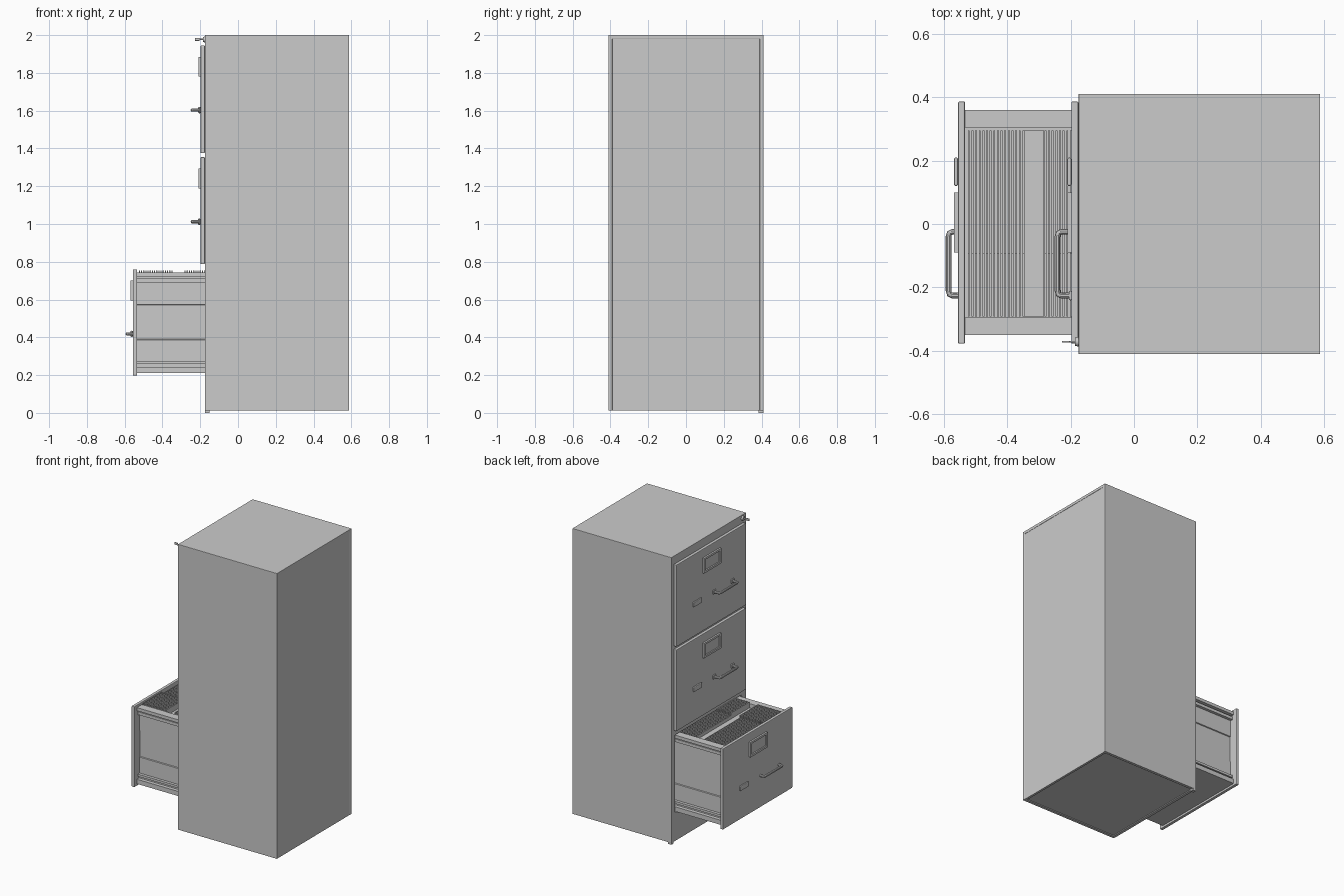
import bpy, bmesh, math
from mathutils import Vector

if "Cube" in bpy.data.objects:
    bpy.data.objects.remove(bpy.data.objects["Cube"])


def finish(name, bm, bevel=0.0):
    bmesh.ops.recalc_face_normals(bm, faces=bm.faces)
    me = bpy.data.meshes.new(name)
    bm.to_mesh(me)
    bm.free()
    ob = bpy.data.objects.new(name, me)
    bpy.context.collection.objects.link(ob)
    if bevel:
        m = ob.modifiers.new("edge", 'BEVEL')
        m.width, m.segments = bevel, 2
    return ob


def add_box(bm, x0, x1, y0, y1, z0, z1):
    r = bmesh.ops.create_cube(bm, size=1)
    for v in r["verts"]:
        v.co = Vector(((x0 + x1) / 2 + v.co.x * (x1 - x0),
                       (y0 + y1) / 2 + v.co.y * (y1 - y0),
                       (z0 + z1) / 2 + v.co.z * (z1 - z0)))


def boxes(name, items, bevel=0.0):
    bm = bmesh.new()
    for b in items:
        add_box(bm, *b)
    return finish(name, bm, bevel)


def extrude_x(name, prof, x0, x1):
    # closed (y, z) outline swept along x
    bm = bmesh.new()
    f = bm.faces.new([bm.verts.new((x0, y, z)) for y, z in prof])
    r = bmesh.ops.extrude_face_region(bm, geom=[f])
    bmesh.ops.translate(bm, vec=(x1 - x0, 0, 0),
                        verts=[v for v in r["geom"] if isinstance(v, bmesh.types.BMVert)])
    return finish(name, bm)


def smooth(ob):
    bpy.ops.object.select_all(action='DESELECT')
    ob.select_set(True)
    bpy.context.view_layer.objects.active = ob
    bpy.ops.object.shade_smooth_by_angle()


FX = -0.175   # cabinet face
YC = 0.005    # drawer centre line

# cabinet shell
boxes("cabinet_side_left", [(FX, 0.588, 0.39, 0.411, 0.012, 2.0)], 0.002)
boxes("cabinet_side_right", [(FX, 0.588, -0.411, -0.39, 0.012, 2.0)], 0.002)
boxes("cabinet_top", [(FX, 0.588, -0.41, 0.41, 1.98, 2.0)], 0.002)
boxes("cabinet_back", [(0.57, 0.586, -0.40, 0.40, 0.012, 1.99)])
boxes("cabinet_bottom", [(FX + 0.01, 0.58, -0.40, 0.40, 0.018, 0.04)])
boxes("cabinet_foot", [(FX, -0.15, 0.385, 0.41, 0.0, 0.02)])

# face frame: rails and stiles
rails = [(0.012, 0.208), (0.75, 0.81), (1.335, 1.39), (1.93, 1.99)]
boxes("face_rails", [(FX, FX + 0.02, -0.40, 0.40, a, b) for a, b in rails])
boxes("face_stiles", [(FX, FX + 0.02, -0.40, -0.36, 0.02, 1.99),
                      (FX, FX + 0.02, 0.37, 0.40, 0.02, 1.99)])


def handle(name, x, z):
    # rounded pull on two feet
    h = 0.044
    pts = [(0.004, -0.025), (-h + 0.012, -0.025), (-h + 0.003, -0.029), (-h, -0.04),
           (-h, -0.21), (-h + 0.003, -0.222), (-h + 0.012, -0.226), (0.004, -0.226)]
    cu = bpy.data.curves.new(name, 'CURVE')
    cu.dimensions = '3D'
    cu.bevel_depth, cu.bevel_resolution, cu.use_fill_caps = 0.009, 3, True
    s = cu.splines.new('POLY')
    s.points.add(len(pts) - 1)
    for p, (px, py) in zip(s.points, pts):
        p.co = (px, py, 0, 1)
    tmp = bpy.data.objects.new(name, cu)
    bpy.context.collection.objects.link(tmp)
    tmp.location = (x, 0, z)
    bpy.ops.object.select_all(action='DESELECT')
    tmp.select_set(True)
    bpy.context.view_layer.objects.active = tmp
    bpy.ops.object.convert(target='MESH')
    smooth(bpy.context.view_layer.objects.active)
    # flared feet against the panel
    boxes(name + "_feet", [(x - 0.008, x + 0.002, y - 0.015, y + 0.015, z - 0.014, z + 0.014)
                           for y in (-0.025, -0.226)], 0.004)


def drawer_front(tag, x, z0, z1, hx):
    # x is the outer face of the panel
    boxes(tag + "_front_panel", [(x, x + 0.022, -0.378, 0.387, z0, z1)], 0.004)
    # label holder: raised frame around a flat card
    a, b = z1 - 0.165, z1 - 0.06
    t, d = 0.014, x - 0.012
    boxes(tag + "_label_frame", [(d, x, -0.09, 0.10, a, a + t), (d, x, -0.09, 0.10, b - t, b),
                                 (d, x, -0.09, -0.09 + t, a + t, b - t),
                                 (d, x, 0.10 - t, 0.10, a + t, b - t)])
    boxes(tag + "_label_card", [(x - 0.003, x, -0.08, 0.09, a + 0.01, b - 0.01)])
    # thumb latch and pull
    zl = z1 - 0.342
    boxes(tag + "_latch", [(x - 0.013, x, 0.12, 0.21, zl - 0.017, zl + 0.017)], 0.005)
    handle(tag + "_handle", hx, zl)


drawer_front("top_drawer", -0.198, 1.375, 1.945, -0.198)
drawer_front("middle_drawer", -0.198, 0.787, 1.354, -0.198)
drawer_front("bottom_drawer", -0.556, 0.198, 0.760, -0.542)

# open drawer body: ribbed sides, floor and back
DX0, DX1 = -0.536, 0.22
side = [(0.300, 0.743), (0.355, 0.743), (0.355, 0.721), (0.330, 0.721), (0.330, 0.711),
        (0.345, 0.711), (0.345, 0.690), (0.325, 0.690), (0.325, 0.573), (0.319, 0.570),
        (0.319, 0.390), (0.325, 0.387), (0.325, 0.276), (0.345, 0.276), (0.345, 0.260),
        (0.330, 0.260), (0.330, 0.244), (0.355, 0.244), (0.355, 0.212), (0.300, 0.212)]
extrude_x("drawer_side_left", [(YC + y, z) for y, z in side], DX0, DX1)
extrude_x("drawer_side_right", [(YC - y, z) for y, z in side], DX0, DX1)
boxes("drawer_floor", [(DX0, DX1, YC - 0.35, YC + 0.35, 0.212, 0.225)])
boxes("drawer_back", [(DX1 - 0.015, DX1, YC - 0.34, YC + 0.34, 0.22, 0.74)])

# hanging folders, each with a raised tab over one third
folders, tabs = [], []
for start, count in ((-0.525, 16), (-0.283, 24)):
    for i in range(count):
        x = start + i * 0.0115
        folders.append((x, x + 0.006, -0.293, 0.295, 0.24, 0.738))
        tabs.append((x, x + 0.006, -0.293, -0.093, 0.738, 0.755))
boxes("folders", folders)
boxes("folder_tabs", tabs)
boxes("folder_divider", [(-0.346, -0.284, -0.293, 0.295, 0.24, 0.715)])

# lock with key in the top corner
bm = bmesh.new()
from mathutils import Matrix
bmesh.ops.create_cone(bm, cap_ends=True, segments=24, radius1=0.016, radius2=0.013, depth=0.012,
                      matrix=Matrix.Translation((FX - 0.005, -0.372, 1.977))
                      @ Matrix.Rotation(-math.pi / 2, 4, 'Y'))
smooth(finish("lock_cylinder", bm))
boxes("lock_key", [(-0.205, FX, -0.374, -0.370, 1.973, 1.981),
                   (-0.228, -0.203, -0.375, -0.369, 1.970, 1.986)], 0.001)
